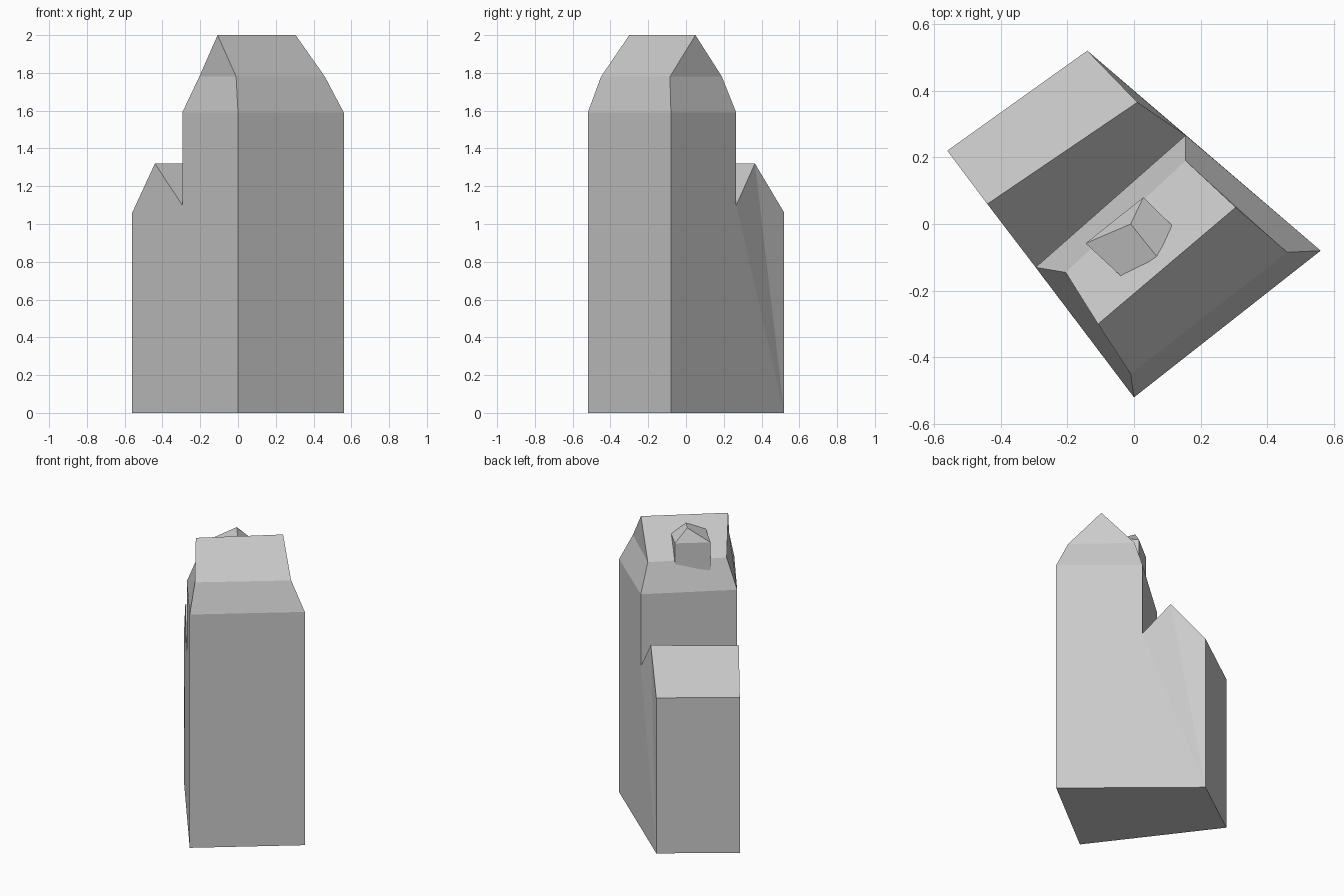
import bpy, bmesh

if "Cube" in bpy.data.objects:
    bpy.data.objects.remove(bpy.data.objects["Cube"])


def make_part(name, verts, faces):
    mesh = bpy.data.meshes.new(name)
    mesh.from_pydata(verts, [], faces)
    bm = bmesh.new()
    bm.from_mesh(mesh)
    bmesh.ops.remove_doubles(bm, verts=bm.verts, dist=1e-4)
    bmesh.ops.recalc_face_normals(bm, faces=bm.faces)
    bm.to_mesh(mesh)
    bm.free()
    obj = bpy.data.objects.new(name, mesh)
    bpy.context.collection.objects.link(obj)
    return obj


def bridge(a, b, n=4):
    """Quads between two rings of n vertices starting at index a and b."""
    return [(a + i, a + (i + 1) % n, b + (i + 1) % n, b + i) for i in range(n)]


# Footprint corners
front, right, back, left = (0, -.52), (.56, -.08), (-.14, .52), (-.56, .22)
# Where the low annex meets the tall block
step_l, step_r = (-.295, -.13), (.155, .266)
eave = 1.59

# Tower, annex and double-pitched roof as one shell
side_l = [(front, 0), (front, eave), (step_l, eave), (step_l, 1.1),
          ((-.44, .06), 1.32), (left, 1.06), (left, 0)]
side_r = [(right, 0), (right, eave), (step_r, eave), (step_r, 1.1),
          ((.01, .365), 1.32), (back, 1.06), (back, 0)]
verts = [(*p, z) for p, z in side_l + side_r]
# Span the two side profiles, leaving the tower top open for the roof
faces = [(i, (i + 1) % 7, (i + 1) % 7 + 7, i + 7) for i in range(7) if i != 1]
for o in (0, 7):
    faces += [tuple(o + i for i in f) for f in ((0, 1, 2, 3, 6), (3, 4, 6), (4, 5, 6))]

# Lower roof slope up to the gabled cap
r = len(verts)
verts += [(*p, eave) for p in (front, right, step_r, step_l)]
verts += [(x, y, 1.78) for x, y in ((-.01, -.45), (.46, -.085), (.155, .19), (-.205, -.145))]
verts += [(-.108, -.30, 2), (.305, .05, 2)]
faces += bridge(r, r + 4)
faces += [(r + 4, r + 5, r + 9, r + 8), (r + 6, r + 7, r + 8, r + 9),
          (r + 5, r + 6, r + 9), (r + 7, r + 4, r + 8)]
make_part("building", verts, faces)

# Small hipped dormer on the rear slope
plan = [(-.145, -.058), (-.03, -.165), (.118, -.008), (.028, .08)]
verts = [(*p, 1.7) for p in plan]
verts += [(*p, z) for p, z in zip(plan, (1.9, 1.93, 1.91, 1.9))]
verts += [(-.01, 0, 1.985), (.068, -.097, 1.96)]
faces = bridge(0, 4) + [(0, 1, 2, 3), (4, 5, 9, 8), (6, 7, 8, 9), (7, 4, 8), (5, 6, 9)]
make_part("dormer", verts, faces)
